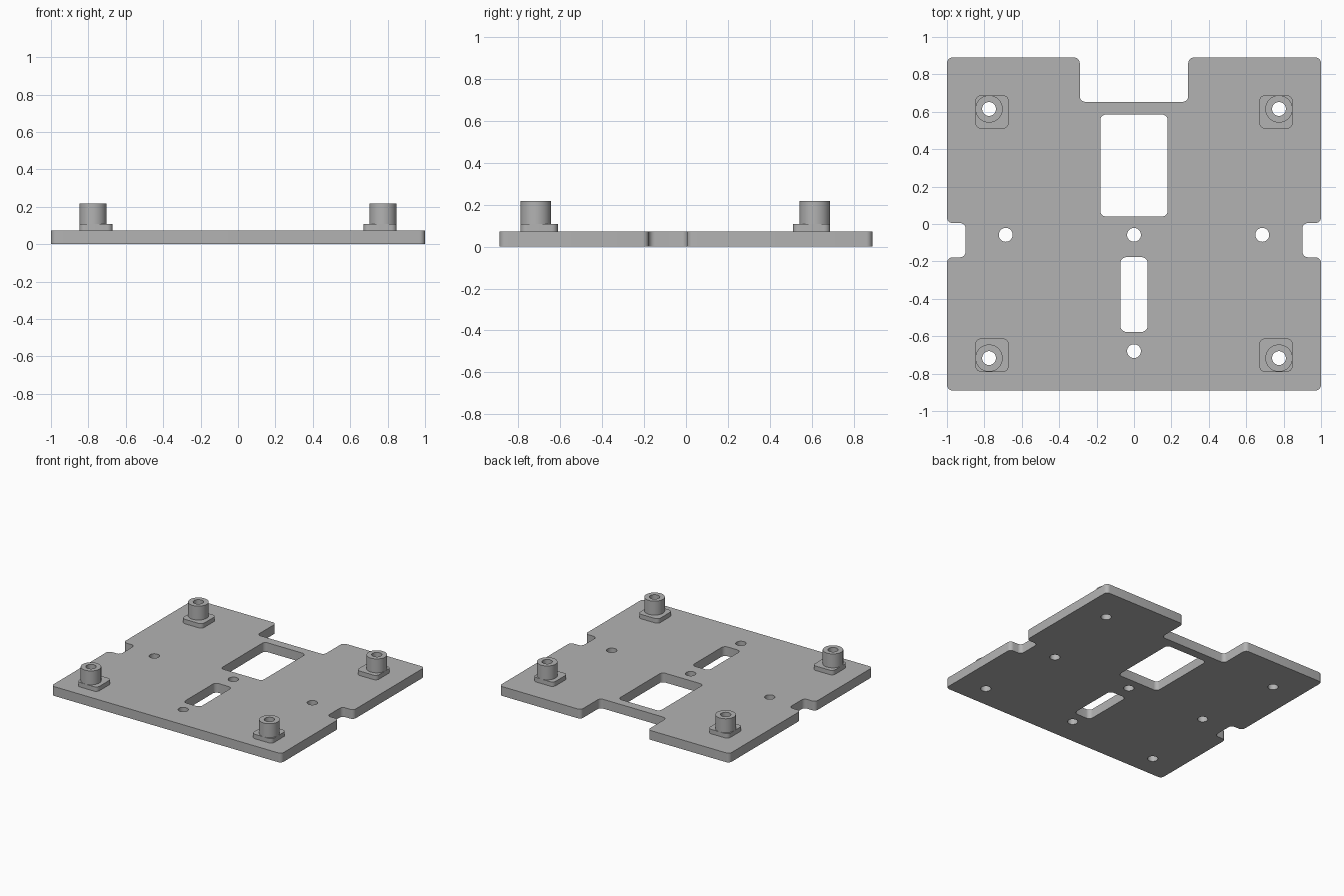
import bpy, bmesh, math
from mathutils import Vector

cube = bpy.data.objects.get("Cube")
if cube:
    bpy.data.objects.remove(cube, do_unlink=True)

GREY = (0.45, 0.45, 0.45, 1)
metal = bpy.data.materials.new("plain_grey")
metal.diffuse_color = GREY
metal.use_nodes = True
metal.node_tree.nodes["Principled BSDF"].inputs["Base Color"].default_value = GREY


def fillet(points, radius, steps=6):
    """Round every right-angled corner of a closed outline."""
    pts = [Vector(p) for p in points]
    out = []
    for i, p in enumerate(pts):
        a = (pts[i - 1] - p).normalized() * radius
        b = (pts[(i + 1) % len(pts)] - p).normalized() * radius
        for k in range(steps + 1):
            t = math.pi / 2 * k / steps
            out.append(p + a * (1 - math.sin(t)) + b * (1 - math.cos(t)))
    return out


def rect(x0, x1, y0, y1, radius):
    return fillet([(x0, y0), (x1, y0), (x1, y1), (x0, y1)], radius)


def circle(x, y, radius, sides=40):
    return [Vector((x + radius * math.cos(math.tau * k / sides),
                    y + radius * math.sin(math.tau * k / sides))) for k in range(sides)]


def slab(name, loops, z0, z1):
    """Extrude an outline with holes between two heights."""
    curve = bpy.data.curves.new(name, 'CURVE')
    curve.dimensions = '2D'
    curve.fill_mode = 'BOTH'
    curve.extrude = (z1 - z0) / 2
    for loop in loops:
        spline = curve.splines.new('POLY')
        spline.points.add(len(loop) - 1)
        for point, co in zip(spline.points, loop):
            point.co = (co.x, co.y, 0, 1)
        spline.use_cyclic_u = True
    helper = bpy.data.objects.new(name + "_outline", curve)
    bpy.context.collection.objects.link(helper)
    bpy.context.view_layer.update()
    graph = bpy.context.evaluated_depsgraph_get()
    mesh = bpy.data.meshes.new_from_object(helper.evaluated_get(graph))
    bpy.data.objects.remove(helper, do_unlink=True)
    bpy.data.curves.remove(curve)

    # Weld the caps to the walls and lift to height
    bm = bmesh.new()
    bm.from_mesh(mesh)
    bmesh.ops.remove_doubles(bm, verts=bm.verts, dist=1e-5)
    bmesh.ops.translate(bm, verts=bm.verts, vec=(0, 0, (z0 + z1) / 2))
    bmesh.ops.recalc_face_normals(bm, faces=bm.faces)
    bm.to_mesh(mesh)
    bm.free()
    mesh.materials.clear()
    mesh.materials.append(metal)
    obj = bpy.data.objects.new(name, mesh)
    bpy.context.collection.objects.link(obj)
    bpy.ops.object.select_all(action='DESELECT')
    obj.select_set(True)
    bpy.context.view_layer.objects.active = obj
    bpy.ops.object.shade_smooth_by_angle(angle=math.radians(35))
    return obj


PLATE, PAD, TOP = 0.073, 0.108, 0.217
HOLE, BOSS, PAD_SIZE = 0.037, 0.073, 0.178
EDGE, BOSS_X = 0.89, 0.775
corners = [(side, y, end) for side, name in ((1, "left"), (-1, "right"))
           for y, end in ((0.615, 1), (-0.717, -1))]

# Plate outline: right half mirrored from the left half
half = [(1, -EDGE), (1, -0.178), (0.9, -0.178), (0.9, 0.005),
        (1, 0.005), (1, EDGE), (0.29, EDGE), (0.29, 0.653)]
outline = half + [(-x, y) for x, y in reversed(half)]
loops = [fillet(outline, 0.03),
         rect(-0.18, 0.18, 0.04, 0.585, 0.03),
         rect(-0.073, 0.073, -0.577, -0.177, 0.033)]
loops += [circle(x, y, HOLE) for x, y in
          ((-0.686, -0.058), (0, -0.058), (0.686, -0.058), (0, -0.68))]
loops += [circle(side * BOSS_X, y, HOLE) for side, y, end in corners]
slab("base_plate", loops, 0, PLATE)

# Standoffs: a square pad and a round boss at each corner
for side, y, end in corners:
    label = ("back" if end > 0 else "front") + ("_left" if side > 0 else "_right")
    x = side * BOSS_X
    xs = sorted((x + side * BOSS, x + side * (BOSS - PAD_SIZE)))
    ys = sorted((y + end * BOSS, y + end * (BOSS - PAD_SIZE)))
    bore = circle(x, y, HOLE)
    slab(label + "_pad", [rect(*xs, *ys, 0.03), bore], PLATE, PAD)
    slab(label + "_boss", [circle(x, y, BOSS), bore], PLATE, TOP)
